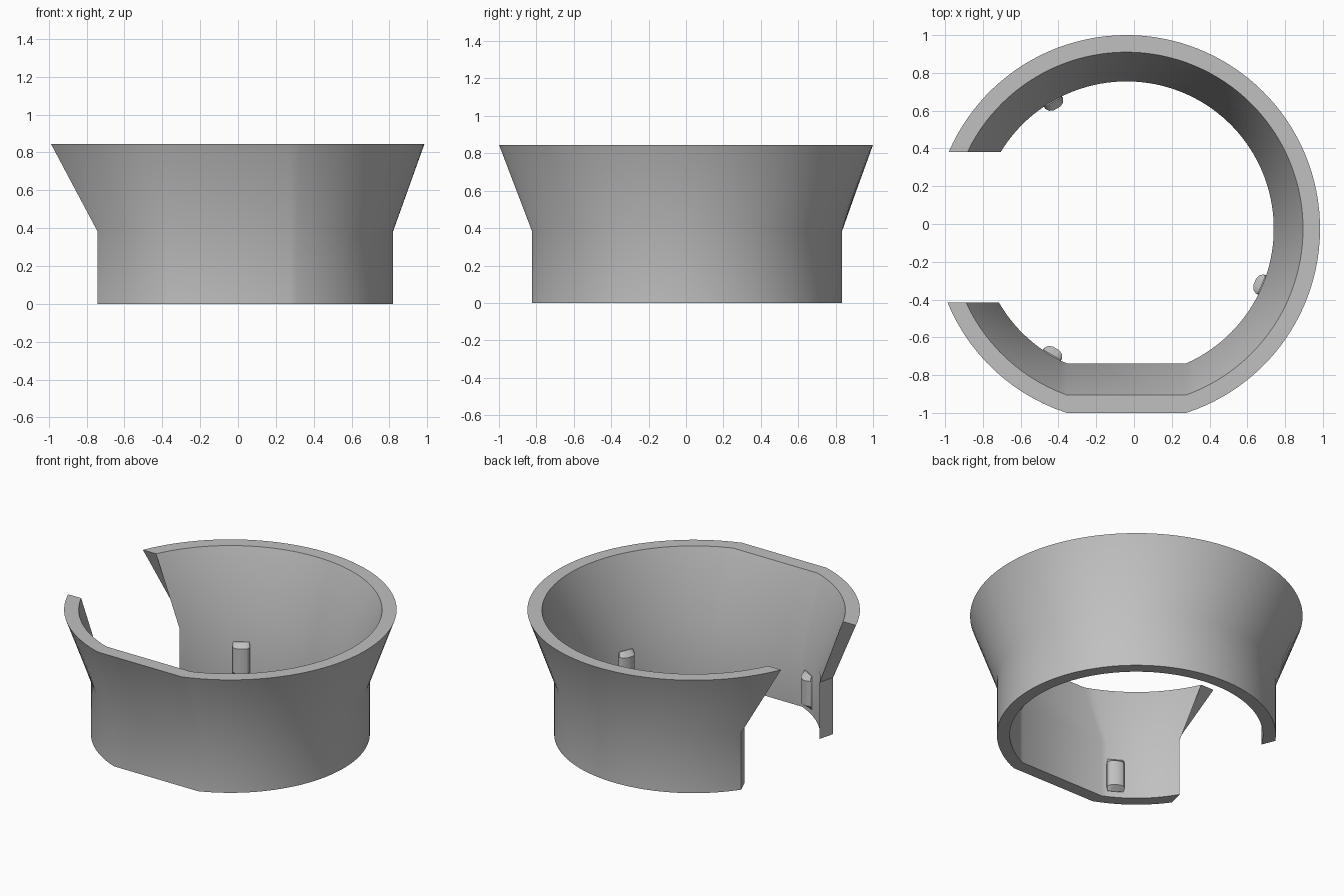
import bpy, bmesh, math
from mathutils import Matrix, Vector

cube = bpy.data.objects.get("Cube")
if cube:
    bpy.data.objects.remove(cube, do_unlink=True)

CX, CY = -0.04, -0.025      # axis of the ring
FLAT_HALF = 0.318           # half width of the flat on the front

grey = bpy.data.materials.new("light grey")
grey.use_nodes = True
colour = (0.53, 0.53, 0.53, 1)
grey.diffuse_color = colour
grey.node_tree.nodes["Principled BSDF"].inputs["Base Color"].default_value = colour


def finish(name, bm):
    """Turn a bmesh into a smooth shaded object."""
    bmesh.ops.recalc_face_normals(bm, faces=bm.faces)
    mesh = bpy.data.meshes.new(name)
    bm.to_mesh(mesh)
    bm.free()
    mesh.materials.append(grey)
    obj = bpy.data.objects.new(name, mesh)
    bpy.context.collection.objects.link(obj)
    bpy.ops.object.select_all(action='DESELECT')
    obj.select_set(True)
    bpy.context.view_layer.objects.active = obj
    bpy.ops.object.shade_smooth_by_angle(angle=math.radians(30))
    return obj


def ring_path(r, y_back, y_front, n1=80, n2=14):
    """Open ring from the back end round to the front end, with a flat front."""
    start = math.pi - math.asin(y_back / r)
    flat_a = -math.acos(FLAT_HALF / r)
    flat_b = -math.pi - flat_a
    end = -math.pi + math.asin(-y_front / r)
    angles = [start + (flat_a - start) * i / n1 for i in range(n1 + 1)]
    angles += [flat_b + (end - flat_b) * i / n2 for i in range(n2 + 1)]
    return [(CX + r * math.cos(a), CY + r * math.sin(a)) for a in angles]


# Flared collar: radius, height, end offsets at back and front
profile = [
    (0.86, 0.0, 0.495, -0.495),
    (0.86, 0.385, 0.495, -0.495),
    (1.025, 0.845, 0.405, -0.39),
    (0.935, 0.845, 0.405, -0.39),
    (0.78, 0.385, 0.405, -0.39),
    (0.78, 0.0, 0.405, -0.39),
]
bm = bmesh.new()
rings = [[bm.verts.new((x, y, z)) for x, y in ring_path(r, yb, yf)]
         for r, z, yb, yf in profile]
for k, ring in enumerate(rings):
    nxt = rings[(k + 1) % len(rings)]
    for i in range(len(ring) - 1):
        bm.faces.new((ring[i], ring[i + 1], nxt[i + 1], nxt[i]))
# End walls: flared part and straight part
for i in (0, -1):
    bm.faces.new([rings[k][i] for k in (0, 1, 4, 5)])
    bm.faces.new([rings[k][i] for k in (1, 2, 3, 4)])
finish("flared_collar", bm)


# Grip nubs on the inside wall: rounded bars with sloped ends
def nub(name, degrees):
    section = [(0.81, -0.055), (0.765, -0.055), (0.745, -0.042), (0.735, -0.02),
               (0.735, 0.02), (0.745, 0.042), (0.765, 0.055), (0.81, 0.055)]
    turn = Matrix.Rotation(math.radians(degrees), 3, 'Z')
    bm = bmesh.new()
    loops = []
    for z, sloped in ((0.04, True), (0.065, False), (0.235, False), (0.265, True)):
        loop = []
        for r, t in section:
            if sloped:
                r, t = max(r, 0.775), t * 0.9
            loop.append(bm.verts.new(turn @ Vector((r, t, z)) + Vector((CX, CY, 0))))
        loops.append(loop)
    n = len(section)
    for a, b in zip(loops, loops[1:]):
        for i in range(n):
            j = (i + 1) % n
            bm.faces.new((a[i], a[j], b[j], b[i]))
    bm.faces.new(loops[0])
    bm.faces.new(loops[-1])
    finish(name, bm)


for label, angle in (("left", -22.5), ("back", 120), ("front", 239.5)):
    nub(label + "_grip_nub", angle)
